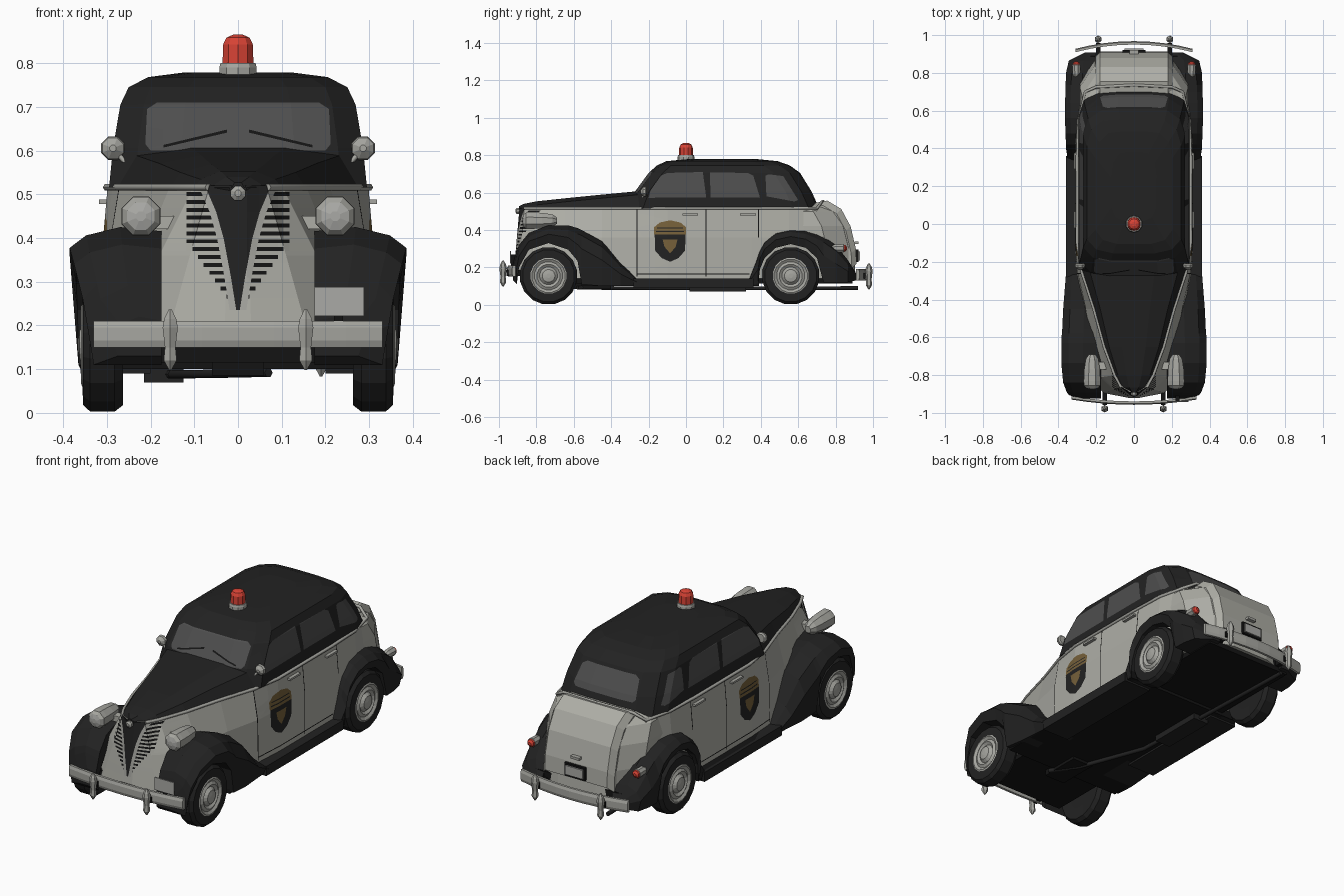
import bpy, bmesh, math
from mathutils import Vector

if "Cube" in bpy.data.objects:
    bpy.data.objects.remove(bpy.data.objects["Cube"])

COL = dict(black=(.016, .016, .016), white=(.42, .42, .38), chrome=(.38, .38, .35), glass=(.075, .075, .075),
           red=(.68, .055, .035), gold=(.18, .118, .042), dark=(.007, .007, .007), plate=(.4, .4, .38))
IDX = {k: i for i, k in enumerate(COL)}
MATS = []
for k, c in COL.items():
    m = bpy.data.materials.new(k + "_paint")
    m.diffuse_color = (*c, 1)
    m.use_nodes = True
    m.node_tree.nodes["Principled BSDF"].inputs["Base Color"].default_value = m.diffuse_color
    MATS.append(m)


def finish(bm, name):
    me = bpy.data.meshes.new(name)
    bm.to_mesh(me)
    bm.free()
    for m in MATS:
        me.materials.append(m)
    ob = bpy.data.objects.new(name, me)
    bpy.context.collection.objects.link(ob)
    return ob


def loft(rings, mat, seg_mats=None):
    """Skin closed rings into a capped solid; seg_mats colours each band."""
    bm = bmesh.new()
    vs = [[bm.verts.new(p) for p in r] for r in rings]
    n = len(rings[0])
    for i in range(len(vs) - 1):
        for j in range(n):
            f = bm.faces.new((vs[i][j], vs[i][(j + 1) % n], vs[i + 1][(j + 1) % n], vs[i + 1][j]))
            f.material_index = IDX[seg_mats[i] if seg_mats else mat]
    for k, r in ((0, vs[0]), (-1, vs[-1])):
        bm.faces.new(r).material_index = IDX[seg_mats[k] if seg_mats else mat]
    bmesh.ops.recalc_face_normals(bm, faces=bm.faces)
    bm.normal_update()
    return bm


def lathe(name, profile, centre, axis, n, mats):
    """Revolve (radius, offset) pairs about an axis through centre."""
    rings = []
    for r, o in profile:
        ring = []
        for i in range(n):
            a = 2 * math.pi * (i + .5) / n
            p = [0, 0, 0]
            p[axis] = o
            p[(axis + 1) % 3], p[(axis + 2) % 3] = r * math.cos(a), r * math.sin(a)
            ring.append(Vector(p) + Vector(centre))
        rings.append(ring)
    return finish(loft(rings, None, mats), name)


def box(name, x, y, z, mat):
    rings = [[(x[0], b, z[0]), (x[1], b, z[0]), (x[1], b, z[1]), (x[0], b, z[1])] for b in y]
    return finish(loft(rings, mat), name)


def tube(name, pts, r, mat):
    cu = bpy.data.curves.new(name, 'CURVE')
    cu.dimensions = '3D'
    cu.bevel_depth, cu.bevel_resolution, cu.use_fill_caps = r, 1, True
    sp = cu.splines.new('POLY')
    sp.points.add(len(pts) - 1)
    for p, q in zip(sp.points, pts):
        p.co = (*q, 1)
    cu.materials.append(MATS[IDX[mat]])
    bpy.context.collection.objects.link(bpy.data.objects.new(name, cu))


def paint(bm, poly, axis, s, mat):
    """Cut a convex outline into faces that look along s*axis and colour the inside."""
    u = 1 - axis
    lo = [min(p[k] for p in poly) for k in (0, 1)]
    hi = [max(p[k] for p in poly) for k in (0, 1)]

    def hit():
        bm.normal_update()
        return [f for f in bm.faces if f.normal[axis] * s > .15 and all(
            min(v.co[a] for v in f.verts) < hi[k] and max(v.co[a] for v in f.verts) > lo[k]
            for k, a in enumerate((u, 2)))]
    edges = list(zip(poly, poly[1:] + poly[:1]))
    for p, q in edges:
        fs = hit()
        no, co = Vector((0, 0, p[0] - q[0])), Vector((0, 0, p[1]))
        no[u], co[u] = q[1] - p[1], p[0]
        geom = fs + list({e for f in fs for e in f.edges}) + list({v for f in fs for v in f.verts})
        bmesh.ops.bisect_plane(bm, geom=geom, dist=1e-5, plane_co=co, plane_no=no)
    for f in hit():
        c = f.calc_center_median()
        d = [(q[0] - p[0]) * (c.z - p[1]) - (q[1] - p[1]) * (c[u] - p[0]) for p, q in edges]
        if min(d) > 0 or max(d) < 0:
            f.material_index = IDX[mat]


def rect(a, b, c, d):
    return [(a, c), (b, c), (b, d), (a, d)]


# Lower body: y, half widths at belt, middle and sill, sill height
ROWS = [(-.89, .02, .025, .03, .2), (-.865, .065, .11, .16, .18), (-.8, .1, .18, .23, .15), (-.65, .155, .22, .25, .14),
        (-.45, .21, .255, .27, .14), (-.26, .272, .298, .302, .14), (-.1, .298, .312, .312, .14),
        (.35, .298, .312, .312, .14), (.55, .29, .305, .305, .14), (.7, .255, .28, .28, .14)]
rings = []
for y, a, b, c, z in ROWS:
    yl = y - (.03 if y < -.75 else 0)
    half = [(c, yl, z), (b, y - (y - yl) * .4, .36), (a, y, .52)]
    rings.append([(-p, q, r) for p, q, r in reversed(half)] + half)
bm = loft(rings, 'white')
WEDGE = [(.235, .004), (.31, .016), (.4, .033), (.46, .05), (.53, .08)]
for s in (-1, 1):
    # grille slats
    for i in range(14):
        z = .262 + i * .018
        inner, outer = .02 + max(0, z - .26) * .19, min(.118, (z - .225) * .72)
        if outer > inner:
            paint(bm, rect(s * inner, s * outer, z, z + .009), 1, -1, 'dark')
    # door seams and door shield
    for y, z in ((-.265, .15), (.105, .15), (.385, .36)):
        paint(bm, rect(y, y + .005, z, .515), 0, s, 'dark')
    paint(bm, rect(-.265, .34, .163, .168), 0, s, 'dark')
    paint(bm, [(-.168, .39), (-.165, .29), (-.13, .25), (-.085, .23), (-.04, .25), (-.005, .29), (-.002, .39)], 0, s, 'black')
    paint(bm, [(-.17, .375), (0, .375), (0, .415), (-.03, .44), (-.085, .452), (-.14, .44), (-.17, .415)], 0, s, 'gold')
    paint(bm, rect(-.16, -.01, .388, .394), 0, s, 'black')
    paint(bm, rect(-.155, -.015, .408, .413), 0, s, 'black')
    paint(bm, [(-.125, .35), (-.115, .31), (-.085, .275), (-.055, .31), (-.045, .35)], 0, s, 'gold')
# nose wedge with bright border
for (z0, w0), (z1, w1) in zip(WEDGE, WEDGE[1:]):
    for d, mat in ((.015, 'chrome'), (0, 'black')):
        paint(bm, [(-w0 - d, z0), (w0 + d, z0), (w1 + d, z1), (-w1 - d, z1)], 1, -1, mat)
finish(bm, "lower_body")

# Hood
HOOD = [(-.893, .02, .53), (-.865, .065, .543), (-.8, .1, .556), (-.65, .155, .572), (-.45, .21, .592), (-.24, .278, .612)]
finish(loft([[(-x, y, .515), (-x * .85, y, z - .022), (-x * .4, y, z - .003), (x * .4, y, z - .003),
              (x * .85, y, z - .022), (x, y, .515)] for y, x, z in HOOD], 'black'), "hood")

# Cabin: height, half width, front y, rear y
rings = []
for z, w, f, b in [(.515, .295, -.3, .712), (.605, .286, -.268, .672), (.705, .269, -.195, .61),
                   (.745, .25, -.15, .555), (.768, .205, -.1, .49), (.779, .12, .02, .38)]:
    half = [(.45 * w, f - .005), (.8 * w, f + .015), (w, f + .07), (w, b - .14), (.9 * w, b - .055), (.65 * w, b - .008), (.3 * w, b)]
    rings.append([(x, y, z) for x, y in half] + [(-x, y, z) for x, y in reversed(half)])
bm = loft(rings, 'black')
for s in (-1, 1):
    paint(bm, [(-.2, .572), (-.19, .61), (-.135, .69), (-.1, .705), (.09, .71), (.108, .575)], 0, s, 'glass')
    paint(bm, [(.132, .575), (.127, .708), (.33, .705), (.36, .69), (.395, .575)], 0, s, 'glass')
    paint(bm, [(.43, .58), (.425, .69), (.44, .698), (.52, .688), (.6, .56), (.58, .552)], 0, s, 'glass')
paint(bm, [(-.2, .6), (.2, .6), (.212, .615), (.208, .695), (.185, .71), (-.185, .71), (-.208, .695), (-.212, .615)], 1, -1, 'glass')
paint(bm, [(-.165, .575), (.165, .575), (.18, .59), (.165, .675), (.14, .69), (-.14, .69), (-.165, .675), (-.18, .59)], 1, 1, 'glass')
for s in (-1, 1):
    paint(bm, [(s * .025, .648), (s * .025, .641), (s * .17, .607), (s * .17, .613)], 1, -1, 'dark')
finish(bm, "cabin")

# Rounded tail and raised trunk lid
rings = []
for z, w, b in [(.14, .265, .908), (.3, .285, .895), (.42, .287, .865), (.5, .275, .82), (.542, .23, .765)]:
    half = [(.4 * w, b), (.72 * w, b - .025), (w, b - .14), (w, .58)]
    rings.append([(x, y, z) for x, y in half] + [(-x, y, z) for x, y in reversed(half)])
finish(loft(rings, 'white'), "tail")
LID = [(.69, .545), (.755, .557), (.83, .512), (.88, .42), (.908, .3), (.912, .22), (.69, .22)]
finish(loft([[(x, y - d, z - d) for y, z in LID] for x, d in ((-.205, .025), (-.18, 0), (.18, 0), (.205, .025))],
            'white'), "trunk_lid")
box("trunk_handle", (-.025, .025), (.9, .922), (.325, .338), 'chrome')

# Fenders: y, crown height, outer x, lower edge (follows the wheel arch)
FRONT = [(-.925, .22, .29, .13), (-.905, .29, .345, .11), (-.893, .32, .355, .2), (-.84, .385, .375, .295),
         (-.735, .425, .385, .33), (-.63, .425, .385, .295), (-.58, .41, .382, .235), (-.558, .4, .38, .11),
         (-.45, .34, .375, .1), (-.35, .23, .367, .1), (-.26, .14, .36, .1)]
REAR = [(.34, .15, .352, .1), (.385, .28, .357, .1), (.395, .3, .36, .19), (.42, .345, .36, .25), (.48, .39, .363, .305),
        (.56, .405, .365, .325), (.64, .397, .365, .305), (.7, .38, .363, .25), (.735, .365, .362, .12),
        (.8, .32, .36, .12), (.865, .24, .345, .12), (.908, .17, .26, .13)]
for s, side in ((-1, "left"), (1, "right")):
    for name, rows, xi in (("front", FRONT, .175), ("rear", REAR, .2)):
        rings = []
        for y, zt, xo, zb in rows:
            h, w = zt - zb, xo - xi
            rings.append([(s * x, y, z) for x, z in (
                (xi, zb), (xi, zt - .1 * h), (xi + .45 * w, zt), (xi + .82 * w, zt - min(.03, .2 * h)),
                (xo, zt - min(.1, .5 * h)), (xo - .015, zb))])
        finish(loft(rings, 'black'), f"{name}_fender_{side}")
    box("running_board_" + side, sorted((s * .2, s * .36)), (-.28, .36), (.09, .14), 'black')

    # Wheels
    for y, end in ((-.735, "front"), (.56, "rear")):
        prof = [(.08, .265), (.14, .263), (.155, .282), (.155, .338), (.14, .354), (.097, .356), (.09, .359),
                (.076, .35), (.062, .358), (.048, .348), (.034, .362), (.012, .366)]
        lathe(f"{end}_wheel_{side}", [(r, s * o) for r, o in prof], (0, y, .155), 0, 16, ['black'] * 5 + ['chrome'] * 6)

    # Lamps, mirrors, handles
    lathe("headlight_" + side, [(.012, -.875), (.034, -.869), (.047, -.855), (.048, -.83), (.045, -.77), (.036, -.715), (.018, -.69)],
          (s * .222, 0, .45), 1, 8, ['plate'] + ['chrome'] * 5)
    box("headlight_stem_" + side, sorted((s * .14, s * .2)), (-.77, -.73), (.42, .45), 'white')
    lathe("tail_light_" + side, [(.01, .77), (.022, .795), (.024, .842), (.021, .844), (.019, .852), (.008, .86)],
          (s * .305, 0, .302), 1, 8, ['chrome'] * 3 + ['red'] * 2)
    lathe("mirror_" + side, [(.022, -.21), (.029, -.217), (.026, -.23), (.008, -.243)],
          (s * .286, 0, .605), 1, 8, ['chrome'] * 3)
    tube("mirror_arm_" + side, [(s * .282, -.22, .6), (s * .25, -.235, .565)], .006, 'chrome')
    for y in (-.02, .29):
        box("door_handle_" + side, sorted((s * .295, s * .318)), (y, y + .085), (.478, .488), 'chrome')

    # Belt trim
    tube("belt_trim_" + side, [(s * (a + .003), y, .516) for y, a, *_ in ROWS[1:]] + [(s * .2, .725, .55), (0, .735, .553)],
         .008, 'chrome')

    # Bumper guards and brackets
    for x, y, z, b, end in ((.155, -.978, .17, -.85, "front"), (.19, .978, .155, .85, "rear")):
        lathe(f"{end}_guard_{side}", [(.003, -.072), (.017, -.05), (.014, -.02), (.02, .025), (.016, .045), (.004, .066)],
              (s * x, y, z), 2, 6, ['chrome'] * 5)
        box(f"{end}_bracket_{side}", (s * x - .012, s * x + .012), sorted((y * .98, b)), (z - .015, z + .015), 'dark')

# Bumper bars
for name, yc, k, xe, z0, z1, t in (("front", -.957, .25, .33, .15, .21, .018), ("rear", .968, -.42, .31, .13, .192, -.018)):
    rings = []
    for i in range(-4, 5):
        x = xe * i / 4
        y = yc + k * x * x
        rings.append([(x, y + t, z0), (x, y + t * .3, z0), (x, y, z0 + .015), (x, y, z1 - .015), (x, y + t * .3, z1), (x, y + t, z1)])
    finish(loft(rings, 'chrome'), name + "_bumper")

# Plates and nose badge
box("front_plate", (.175, .288), (-.942, -.936), (.222, .288), 'plate')
box("front_plate_stem", (.22, .24), (-.936, -.9), (.17, .27), 'dark')
box("rear_plate_frame", (-.06, .06), (.9, .922), (.228, .295), 'dark')
box("rear_plate", (-.05, .05), (.915, .93), (.238, .285), 'plate')
lathe("nose_badge", [(.018, -.88), (.018, -.905), (.008, -.912)], (0, 0, .502), 1, 8, ['chrome'] * 2)

# Roof beacon
lathe("beacon_base", [(.045, .765), (.045, .79), (.042, .8)], (0, 0, 0), 2, 10, ['chrome'] * 2)
lathe("beacon_light", [(.037, .8), (.036, .842), (.028, .858), (.012, .865)], (0, 0, 0), 2, 10, ['red'] * 3)

# Underside and exhaust
box("floor_pan", (-.345, .345), (-.56, .39), (.1, .14), 'dark')
box("chassis_rear", (-.25, .25), (.38, .89), (.115, .2), 'dark')
box("chassis_front", (-.24, .24), (-.87, -.54), (.115, .2), 'dark')
box("engine_sump", (-.06, .06), (-.62, -.4), (.085, .12), 'dark')
tube("exhaust_pipe", [(.07, -.58, .092), (-.02, -.45, .09), (-.15, -.1, .088), (-.17, .4, .088), (-.19, .92, .09)], .011, 'black')
box("muffler", (-.215, -.125), (.02, .32), (.07, .105), 'black')
for y, end in ((-.735, "front"), (.56, "rear")):
    tube(end + "_axle", [(-.28, y, .155), (.28, y, .155)], .02, 'dark')
